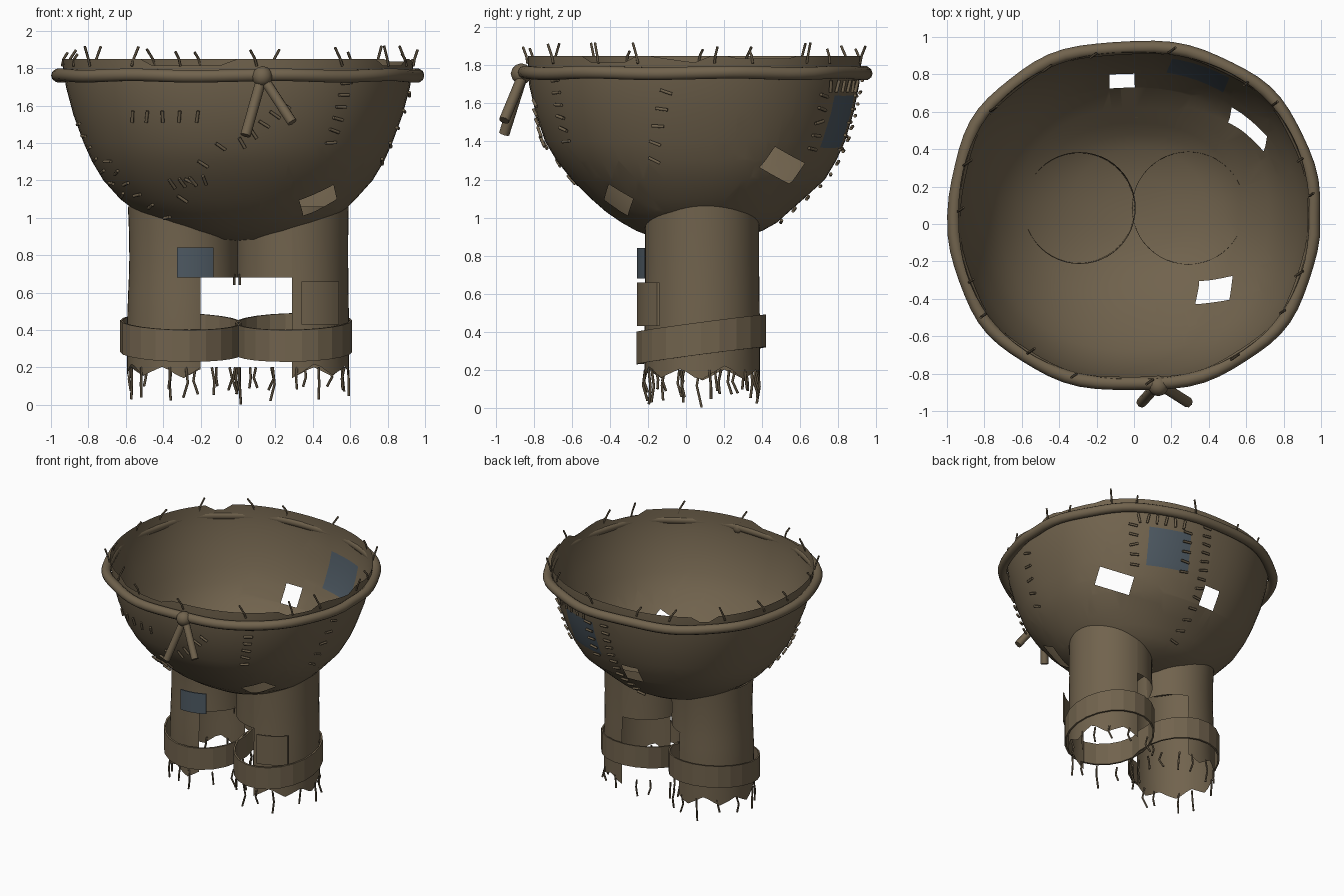
import bpy, bmesh, math, random
from mathutils import Vector, Matrix

if "Cube" in bpy.data.objects:
    bpy.data.objects.remove(bpy.data.objects["Cube"])

random.seed(4)


def material(name, rgb):
    m = bpy.data.materials.new(name)
    m.diffuse_color = (*rgb, 1)
    m.use_nodes = True
    m.node_tree.nodes["Principled BSDF"].inputs["Base Color"].default_value = m.diffuse_color
    return m


BROWN = material("brown cloth", (0.165, 0.125, 0.075))
BLUE = material("blue cloth", (0.076, 0.101, 0.124))
THREAD = material("dark thread", (0.10, 0.075, 0.045))


def finish(bm, name, mats, smooth=None):
    me = bpy.data.meshes.new(name)
    bm.to_mesh(me)
    bm.free()
    ob = bpy.data.objects.new(name, me)
    bpy.context.collection.objects.link(ob)
    for m in mats:
        me.materials.append(m)
    if smooth:
        bpy.ops.object.select_all(action='DESELECT')
        ob.select_set(True)
        bpy.context.view_layer.objects.active = ob
        bpy.ops.object.shade_smooth_by_angle(angle=math.radians(smooth))
    return ob


def tubes(name, paths, radius, mat, closed=False, res=2):
    cu = bpy.data.curves.new(name, 'CURVE')
    cu.dimensions = '3D'
    cu.bevel_depth, cu.bevel_resolution = radius, res
    cu.use_fill_caps = True
    for pts in paths:
        sp = cu.splines.new('POLY')
        sp.points.add(len(pts) - 1)
        sp.use_cyclic_u = closed
        for p, co in zip(sp.points, pts):
            p.co = (*co, 1)
    cu.materials.append(mat)
    ob = bpy.data.objects.new(name, cu)
    bpy.context.collection.objects.link(ob)


# Bowl cross-section: height, half width, front y, back y
RINGS = [(0.875, 0, 0.05, 0.05), (0.885, 0.2, -0.14, 0.24), (0.93, 0.36, -0.26, 0.4),
         (0.975, 0.46, -0.34, 0.48), (1.03, 0.55, -0.42, 0.54), (1.1, 0.63, -0.5, 0.62),
         (1.2, 0.72, -0.6, 0.73), (1.3, 0.78, -0.68, 0.79), (1.4, 0.825, -0.74, 0.835),
         (1.55, 0.88, -0.79, 0.88), (1.7, 0.92, -0.825, 0.91), (1.8, 0.935, -0.83, 0.92),
         (1.85, 0.94, -0.83, 0.92)]


def surface(deg, z, out=0.0):
    """Point on the bowl at an angle and height."""
    k = 0
    while k < len(RINGS) - 2 and z > RINGS[k + 1][0]:
        k += 1
    p, q = RINGS[k], RINGS[k + 1]
    t = (z - p[0]) / (q[0] - p[0])
    a, y0, y1 = (p[i] + (q[i] - p[i]) * t for i in (1, 2, 3))
    c, s = math.cos(math.radians(deg)), math.sin(math.radians(deg))
    f = lambda v: math.copysign(abs(v) ** 0.9, v)
    shift = 0.15 * max(0, 1.1 - z)
    return Vector((shift + (a + out) * f(c), (y0 + y1) / 2 + ((y1 - y0) / 2 + out) * f(s), z))


def cut_quad(bm, centre, u, hu, hv):
    """Cut a quad outline into the skin and return the faces inside it."""
    c = Vector(centre)
    n = (c - Vector((0, 0.05, 1.65))).normalized()
    u = Vector(u)
    u = (u - n * u.dot(n)).normalized()
    v = n.cross(u)
    for d, h in ((u, hu), (-u, hu), (v, hv), (-v, hv)):
        fs = [f for f in bm.faces if (f.calc_center_median() - c).length < 0.36]
        geom = set(fs)
        for f in fs:
            geom.update(f.edges, f.verts)
        bmesh.ops.bisect_plane(bm, geom=list(geom), plane_co=c + d * h, plane_no=d)
    inside = []
    for f in bm.faces:
        r = f.calc_center_median() - c
        if abs(r.dot(u)) < hu and abs(r.dot(v)) < hv and abs(r.dot(n)) < 0.2:
            inside.append(f)
    return inside


# Bowl with ragged lip, three holes and one blue patch
N = 80
bm = bmesh.new()
rows = []
for z, *_ in RINGS:
    row = []
    for i in range(N):
        deg = i * 360 / N
        top = z
        if z > 1.82:
            if deg > 346 or deg < 4:
                top = 1.85 - 0.045 * ((deg + 14) % 360) / 18
            elif 200 < deg < 340 and (i // 6) % 3 == 0:
                top = 1.815
            elif 128 < deg < 136:
                top = 1.81
            elif 12 < deg < 32:
                top = 1.835
        row.append(bm.verts.new(surface(deg, top)))
    rows.append(row)
for a, b in zip(rows, rows[1:]):
    for i in range(N):
        j = (i + 1) % N
        bm.faces.new((a[i], a[j], b[j], b[i]))
bmesh.ops.remove_doubles(bm, verts=bm.verts, dist=0.002)
for centre, u, hu, hv in (((-0.065, 0.775, 1.26), (1, 0, 0), 0.068, 0.075),
                          ((0.60, 0.50, 1.28), (-0.2, 0.15, -0.08), 0.13, 0.068),
                          ((0.44, -0.365, 1.08), (1, 0.1, 0.4), 0.1, 0.075)):
    bmesh.ops.delete(bm, geom=cut_quad(bm, centre, u, hu, hv), context='FACES')
for f in cut_quad(bm, (0.355, 0.825, 1.5), (1, -0.4, 0), 0.16, 0.142):
    f.material_index = 1
finish(bm, "bowl", [BROWN, BLUE], 50)

# Rope round the rim, with knot and two hanging ends
tubes("rim_rope", [[surface(i * 5, 1.76 + 0.004 * math.sin(i * 0.7), 0.03 + 0.006 * math.sin(i * 0.9))
                    for i in range(72)]], 0.035, BROWN, True, 3)
bm = bmesh.new()
bmesh.ops.create_icosphere(bm, subdivisions=2, radius=0.056,
                           matrix=Matrix.Translation((0.13, -0.865, 1.755)))
finish(bm, "rope_knot", [BROWN], 60)
tubes("rope_ends", [[(0.125, -0.86, 1.74), (0.04, -0.955, 1.44)],
                    [(0.14, -0.86, 1.74), (0.29, -0.955, 1.51)]], 0.028, BROWN)

# Torn trouser legs
LEG_Y, LEG_R = 0.085, 0.303
HEIGHTS = (0.15, 0.3, 0.45, 0.6, 0.68, 0.78, 0.9, 1.0, 1.06)
for side, name, cut in ((-1, "left_leg", -0.2), (1, "right_leg", 0.29)):
    bm = bmesh.new()
    rows = []
    for z in HEIGHTS:
        r = LEG_R - ((0.012 if side < 0 else 0.004) * math.sin((z - 0.5) * 5) if z > 0.5 else 0)
        row = []
        for i in range(48):
            a = i * math.tau / 48
            h = z
            if z < 0.2:
                h += (0.0, 0.02, 0.04, 0.06, 0.045, 0.02)[i % 6] + 0.01 * math.sin(i * 0.5)
            row.append(bm.verts.new((side * 0.29 + r * math.cos(a), LEG_Y + r * math.sin(a), h)))
        rows.append(row)
    for a, b in zip(rows, rows[1:]):
        for i in range(48):
            j = (i + 1) % 48
            bm.faces.new((a[i], a[j], b[j], b[i]))
    # Torn away inner half
    bmesh.ops.bisect_plane(bm, geom=bm.verts[:] + bm.edges[:] + bm.faces[:],
                           plane_co=(cut, 0, 0), plane_no=(1, 0, 0))
    gone = [f for f in bm.faces if f.calc_center_median().z < 0.68
            and side * (f.calc_center_median().x - cut) < 0]
    bmesh.ops.delete(bm, geom=gone, context='FACES')
    finish(bm, name, [BROWN], 50)

# Slanted faceted band round each leg
for side, name, cx, rad in ((-1, "left_band", -0.305, 0.325), (1, "right_band", 0.297, 0.312)):
    bm = bmesh.new()
    M = 22
    loops = []
    for r, h in ((rad, -0.085), (rad, 0.085), (rad - 0.012, 0.085), (rad - 0.012, -0.085)):
        loops.append([])
        for i in range(M):
            a = i * math.tau / M
            x, y = r * math.cos(a), 0.343 / rad * r * math.sin(a)
            loops[-1].append(bm.verts.new((cx + x, LEG_Y - 0.005 + y,
                                           0.36 + h + 0.132 * y + 0.02 * side * x)))
    for k in range(4):
        a, b = loops[k], loops[(k + 1) % 4]
        for i in range(M):
            j = (i + 1) % M
            bm.faces.new((a[i], a[j], b[j], b[i]))
    finish(bm, name, [BROWN])


def leg_patch(name, cx, x0, x1, z0, z1, mat, r):
    """Thin curved cloth patch on the front of a leg."""
    bm = bmesh.new()
    cols = []
    for i in range(9):
        x = x0 + (x1 - x0) * i / 8
        col = []
        for rr in (r, r - 0.009):
            y = LEG_Y - math.sqrt(rr * rr - (x - cx) ** 2)
            col += [bm.verts.new((x, y, z)) for z in (z0, z1)]
        cols.append(col)
    for a, b in zip(cols, cols[1:]):
        for p, q in ((0, 1), (1, 3), (3, 2), (2, 0)):
            bm.faces.new((a[p], b[p], b[q], a[q]))
    for c in (cols[0], cols[-1]):
        bm.faces.new((c[0], c[1], c[3], c[2]))
    bmesh.ops.recalc_face_normals(bm, faces=bm.faces)
    finish(bm, name, [mat], 40)


leg_patch("blue_leg_patch", -0.29, -0.325, -0.13, 0.68, 0.84, BLUE, 0.343)
leg_patch("brown_leg_patch", 0.29, 0.34, 0.54, 0.43, 0.66, BROWN, 0.345)

# Stitches laid across seams: start angle, height, end angle, height, count
SEAMS = [(233, 1.54, 258, 1.54, 5), (258, 1.2, 243, 1.18, 4), (245, 1.1, 265, 1.38, 4),
         (271, 1.4, 284, 1.6, 5), (304, 1.4, 306, 1.72, 6), (202, 1.12, 194, 1.5, 7),
         (88, 0.98, 86, 1.72, 13), (50, 1.36, 50, 1.64, 5), (77, 1.36, 77, 1.64, 5),
         (53, 1.69, 75, 1.69, 6), (222, 1.0, 210, 1.3, 6), (345, 1.3, 352, 1.66, 5)]
stitches = []
for d0, z0, d1, z1, n in SEAMS:
    along = (surface(d1, z1) - surface(d0, z0)).normalized()
    for i in range(n):
        t = i / (n - 1)
        d, z = d0 + (d1 - d0) * t, z0 + (z1 - z0) * t
        p = surface(d, z, 0.015)
        tx = (surface(d + 1, z) - surface(d - 1, z)).normalized()
        tz = (surface(d, z + 0.02) - surface(d, z - 0.02)).normalized()
        across = along.cross(tx.cross(tz)).normalized()
        across = (across + along * random.uniform(-0.3, 0.3)) * 0.032
        stitches.append([p - across, p + across])
tubes("stitches", stitches, 0.009, BROWN, res=1)

# Loose threads under the legs and along the lip
fringe = []
for side in (-1, 1):
    for i in range(13):
        a = (i + random.uniform(-0.3, 0.3)) * math.tau / 13
        p = Vector((side * 0.29 + 0.3 * math.cos(a), LEG_Y + 0.3 * math.sin(a), 0.2))
        end = random.uniform(0.02, 0.1)
        j = lambda: random.uniform(-0.015, 0.015)
        fringe.append([p, p + Vector((j(), j(), (end - 0.2) * 0.5)),
                       Vector((p.x + j(), p.y + j(), end))])
for x in (-0.02, 0.01):
    fringe.append([(x, -0.02, 0.7), (x, -0.02, 0.64)])
fringe[0][-1].z = 0.003
for i in range(18):
    d = i * 20 + random.uniform(-8, 8)
    p = surface(d, 1.81, 0.005)
    o = random.choice((-1, 1)) * random.uniform(0.02, 0.045)
    h = random.uniform(0.0, 0.05)
    fringe.append([p, p + Vector((o * 0.3, o * 0.2, 0.04)), p + Vector((o, o * 0.7, 0.06 + h))])
tubes("loose_threads", fringe, 0.007, THREAD, res=1)
